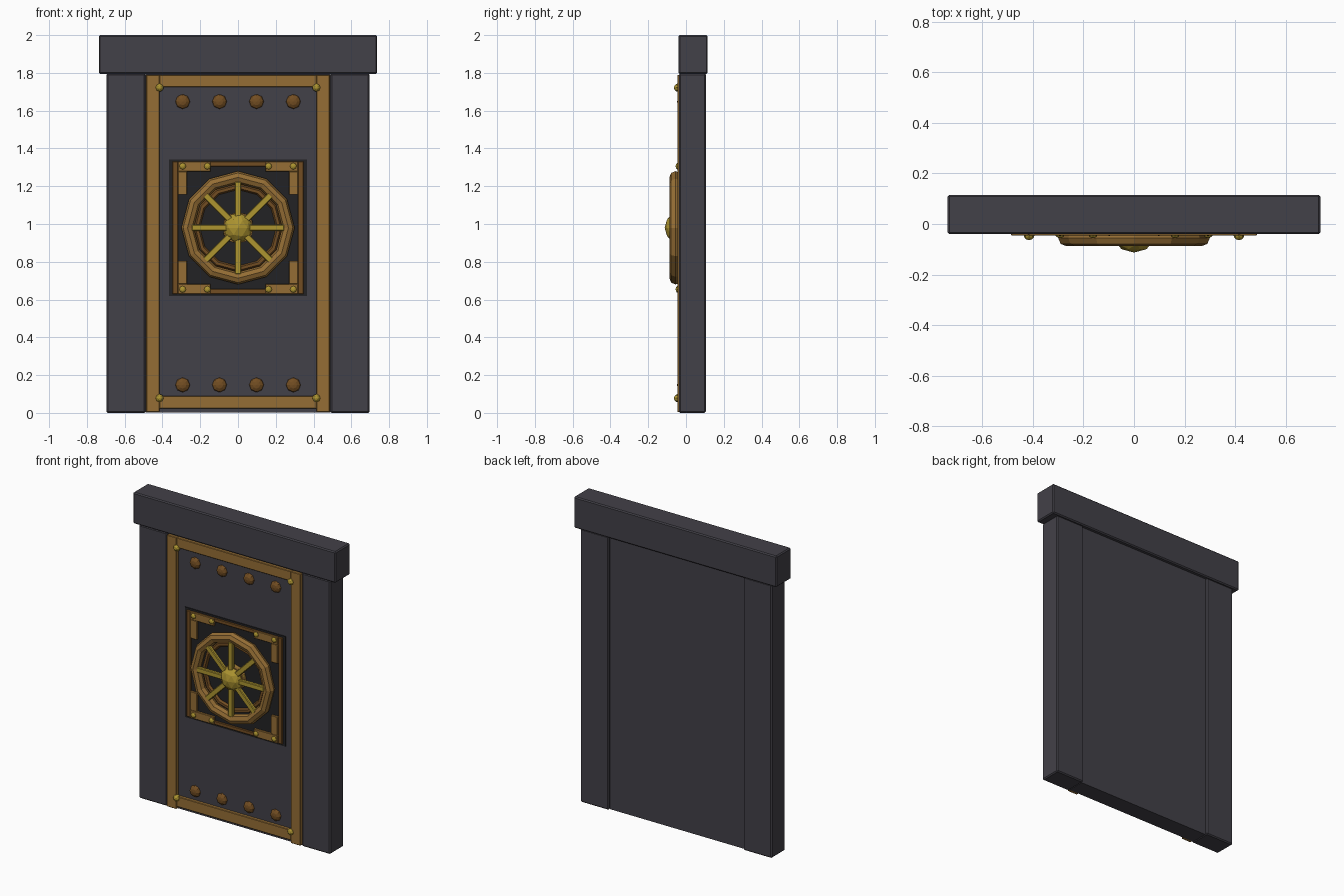
import bpy, math
from mathutils import Matrix

if "Cube" in bpy.data.objects:
    bpy.data.objects.remove(bpy.data.objects["Cube"])


def material(name, rgb):
    m = bpy.data.materials.new(name)
    m.diffuse_color = (*rgb, 1)
    m.use_nodes = True
    m.node_tree.nodes["Principled BSDF"].inputs["Base Color"].default_value = m.diffuse_color
    return m


SLATE = material("slate", (0.055, 0.052, 0.065))
BLACK = material("black_iron", (0.016, 0.016, 0.018))
BRONZE = material("bronze", (0.30, 0.155, 0.035))
RUST = material("dark_bronze", (0.17, 0.075, 0.016))
GOLD = material("gold", (0.42, 0.30, 0.03))
FACE = Matrix.Rotation(math.pi / 2, 4, 'X')  # turns local +z toward the front
WZ = 0.98  # wheel centre height


def finish(name, mat, bevel=0):
    o = bpy.context.object
    o.name = name
    o.data.materials.append(mat)
    if bevel:
        b = o.modifiers.new("bevel", 'BEVEL')
        b.width, b.segments = bevel, 1
    return o


def box(name, x, y, z, mat, bevel=0):
    bpy.ops.mesh.primitive_cube_add(size=1)
    o = finish(name, mat, bevel)
    o.data.transform(Matrix.Diagonal((x[1] - x[0], y[1] - y[0], z[1] - z[0], 1)))
    o.location = [(a + b) / 2 for a, b in (x, y, z)]
    return o


def dome(name, x, y, z, r, depth, mat, segs=8, rings=6):
    bpy.ops.mesh.primitive_uv_sphere_add(segments=segs, ring_count=rings, radius=1)
    o = finish(name, mat)
    o.data.transform(FACE @ Matrix.Diagonal((r, r, depth, 1)))
    o.location = (x, y, z)
    return o


def ring(name, y, major, minor, mat, sides=8):
    bpy.ops.mesh.primitive_torus_add(major_segments=12, minor_segments=sides,
                                     major_radius=major, minor_radius=minor)
    o = finish(name, mat)
    o.data.transform(FACE)
    o.location = (0, y, WZ)


def span(s, a, b):
    return tuple(sorted((s * a, s * b)))


# Stone surround and door slab
box("lintel", (-0.737, 0.737), (-0.04, 0.115), (1.795, 2.0), SLATE, 0.007)
box("door_panel", (-0.49, 0.49), (-0.025, 0.09), (0.002, 1.796), SLATE)
for s in (-1, 1):
    box("door_post", span(s, 0.49, 0.696), (-0.037, 0.105), (0, 1.797), SLATE, 0.007)
    box("trim_side", span(s, 0.416, 0.486), (-0.046, -0.02), (0.004, 1.79), BRONZE, 0.003)
box("trim_top", (-0.416, 0.416), (-0.046, -0.02), (1.725, 1.79), BRONZE, 0.003)
box("trim_bottom", (-0.416, 0.416), (-0.046, -0.02), (0.022, 0.09), BRONZE, 0.003)

# Rivets on trim corners and bolt rows
for z in (0.078, 1.722):
    for x in (-0.415, 0.415):
        dome("trim_rivet", x, -0.042, z, 0.022, 0.022, GOLD)
for z in (0.148, 1.648):
    for x in (-0.293, -0.098, 0.098, 0.293):
        dome("panel_bolt", x, -0.025, z, 0.039, 0.022, RUST)

# Lock plate with border strips and corner brackets
box("lock_plate", (-0.365, 0.365), (-0.03, -0.015), (0.618, 1.342), BLACK)
for s in (-1, 1):
    box("border_side", span(s, 0.318, 0.348), (-0.039, -0.025), (0.63, 1.33), RUST, 0.003)
    zs = span(1, WZ + s * 0.325, WZ + s * 0.35)
    box("border_edge", (-0.318, 0.318), (-0.039, -0.025), zs, RUST, 0.003)
    for t in (-1, 1):
        box("bracket_flat", span(s, 0.145, 0.318), (-0.044, -0.025),
            span(1, WZ + t * 0.298, WZ + t * 0.349), BRONZE, 0.002)
        box("bracket_leg", span(s, 0.27, 0.318), (-0.044, -0.025),
            span(1, WZ + t * 0.175, WZ + t * 0.298), BRONZE, 0.002)
        for x in (0.162, 0.293):
            dome("bracket_rivet", s * x, -0.043, WZ + t * 0.326, 0.018, 0.012, GOLD)

# Wheel: rim, inner ring, spokes, hub
ring("wheel_rim", -0.055, 0.267, 0.033, BRONZE)
ring("wheel_inner_ring", -0.035, 0.218, 0.016, RUST, 6)
for i in range(4):
    o = box("wheel_spoke", (-0.245, 0.245), (-0.082, -0.058), (-0.017, 0.017), GOLD, 0.004)
    o.location.z = WZ
    o.rotation_euler.y = i * math.pi / 4
bpy.ops.mesh.primitive_cylinder_add(vertices=12, radius=0.083, depth=0.04)
hub = finish("hub_collar", BRONZE)
hub.data.transform(FACE)
hub.location = (0, -0.048, WZ)
bpy.ops.mesh.primitive_ico_sphere_add(subdivisions=2, radius=1)
cap = finish("hub_cap", GOLD)
cap.data.transform(Matrix.Diagonal((0.084, 0.07, 0.084, 1)))
cap.location = (0, -0.043, WZ)
